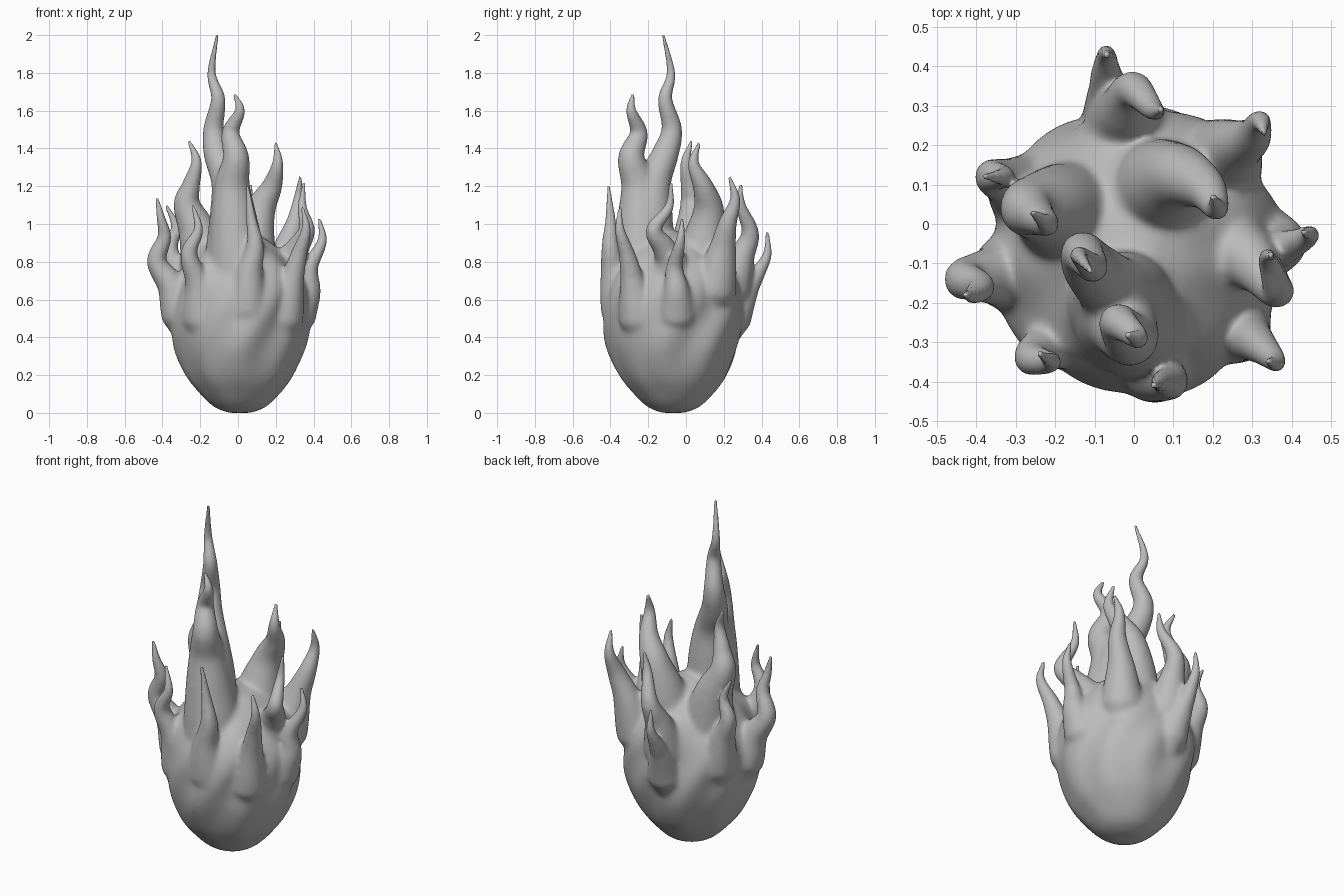
import bpy
import bmesh
from math import sin, cos, pi
from mathutils import Vector, kdtree

SIDES = 24      # points around every cross-section
STEPS = 8       # samples between two path points

cube = bpy.data.objects.get("Cube")
if cube:
    bpy.data.objects.remove(cube, do_unlink=True)

bm = bmesh.new()
samples = []    # centre and radius along every tongue


def smooth_path(points):
    """Sample a Catmull-Rom curve through points of any dimension."""
    pts = [Vector(p) for p in points]
    pts = [pts[0] * 2 - pts[1]] + pts + [pts[-1] * 2 - pts[-2]]
    path = []
    for a, b, c, d in zip(pts, pts[1:], pts[2:], pts[3:]):
        for i in range(STEPS):
            t = i / STEPS
            path.append((b * 2 + (c - a) * t + (a * 2 - b * 5 + c * 4 - d) * t ** 2
                         + (b * 3 - a - c * 3 + d) * t ** 3) / 2)
    path.append(pts[-2])
    return path


def loft(centres, radii, sides=SIDES, ripple=0.0):
    """Skin a closed tube around a path, with optional twisting ridges."""
    rings = []
    last = len(centres) - 1
    for i, (centre, radius) in enumerate(zip(centres, radii)):
        tangent = (centres[min(i + 1, last)] - centres[max(i - 1, 0)]).normalized()
        side = Vector((0, 1, 0)).cross(tangent).normalized()
        up = tangent.cross(side)
        ring = []
        for k in range(sides):
            angle = 2 * pi * k / sides
            wave = sin(9 * angle + 3 * sin(6 * centre.z)) + sin(5 * angle - 8 * centre.z)
            r = radius * (1 + ripple * wave * min(1, centre.z * 3))
            ring.append(bm.verts.new(centre + (side * cos(angle) + up * sin(angle)) * r))
        rings.append(ring)
    for low, high in zip(rings, rings[1:]):
        for k in range(sides):
            bm.faces.new((low[k - 1], low[k], high[k], high[k - 1]))
    bm.faces.new(rings[0][::-1])
    bm.faces.new(rings[-1])


def tongue(base, *points):
    """A wavy flame tongue, listed from its flared base to its tip."""
    # A tail sinks into the body below the base
    x, y, z = points[0]
    centres = smooth_path([(x * 0.7, (y + 0.07) * 0.7 - 0.07, z - 0.25), *points])
    total = len(centres) - 1
    radii = []
    for i in range(total + 1):
        t = (i - STEPS) / (total - STEPS)
        if t >= 0:
            radii.append(base * (1 - t) ** 1.1 + 0.008 + 0.02 * max(0, 1 - 3 * t))
        else:
            radii.append((base + 0.028) * (0.3 + 0.7 * i / STEPS))
    loft(centres, radii)
    samples.extend(zip(centres, radii))


# Egg-shaped body
profile = smooth_path([(0, 0.06), (0.03, 0.135), (0.1, 0.21), (0.2, 0.285), (0.35, 0.345),
                       (0.5, 0.365), (0.65, 0.355), (0.77, 0.305), (0.85, 0.23),
                       (0.92, 0.14), (0.96, 0.04)])
loft([Vector((0.01, -0.067, p[0])) for p in profile], [p[1] for p in profile], SIDES * 4, 0.022)

# Tall forked flame
tongue(0.12, (-.03, -.2, .8), (-.03, -.19, 1.05), (-.05, -.17, 1.22), (-.11, -.11, 1.37),
       (-.13, -.075, 1.5), (-.105, -.11, 1.66), (-.14, -.08, 1.8), (-.11, -.12, 2))
tongue(0.135, (0, -.23, .75), (-.02, -.24, 1), (-.03, -.25, 1.2), (-.01, -.29, 1.35),
       (-.04, -.25, 1.48), (.01, -.29, 1.6), (-.02, -.28, 1.69))

# Two large upper flames, left and right
tongue(0.13, (.06, .06, .72), (.08, .1, .92), (.12, .12, 1.08), (.18, .09, 1.2),
       (.21, .04, 1.32), (.2, .07, 1.43))
tongue(0.115, (-.16, .02, .75), (-.21, .04, .95), (-.27, .04, 1.1), (-.25, .02, 1.2),
       (-.22, 0, 1.33), (-.26, .03, 1.44))

# Back flames
tongue(0.07, (-.04, .25, .5), (-.06, .32, .64), (-.07, .38, .74), (-.07, .43, .84), (-.07, .43, .96))
tongue(0.085, (-.02, .23, .65), (-.02, .29, .82), (0, .34, .95), (.05, .29, 1.1), (.07, .29, 1.21))
tongue(0.09, (.21, .15, .65), (.25, .19, .85), (.3, .22, 1), (.32, .26, 1.13), (.33, .23, 1.25))

# Left flames
tongue(0.08, (.31, -.05, .52), (.37, -.05, .65), (.38, -.06, .77), (.445, -.03, .91), (.43, -.02, 1.03))
tongue(0.095, (.22, -.08, .62), (.27, -.08, .79), (.32, -.12, .88), (.365, -.17, .97),
       (.34, -.09, 1.09), (.35, -.08, 1.22))

# Front flames
tongue(0.08, (.24, -.25, .5), (.28, -.28, .68), (.32, -.31, .83), (.36, -.35, .97), (.34, -.35, 1.09))
tongue(0.085, (.05, -.34, .55), (.06, -.38, .73), (.09, -.4, .88), (.07, -.4, 1.03), (.05, -.41, 1.2))
tongue(0.08, (-.19, -.26, .5), (-.21, -.3, .68), (-.26, -.34, .84), (-.21, -.35, .97), (-.24, -.33, 1.1))

# Right flames
tongue(0.08, (-.3, -.12, .52), (-.35, -.13, .67), (-.43, -.14, .8), (-.39, -.16, .93),
       (-.41, -.18, 1.04), (-.43, -.18, 1.14))
tongue(0.08, (-.26, .07, .55), (-.31, .1, .72), (-.36, .12, .86), (-.33, .12, .98), (-.38, .12, 1.1))

# Fuse all the parts into one skin
bmesh.ops.recalc_face_normals(bm, faces=bm.faces)
mesh = bpy.data.meshes.new("flame")
bm.to_mesh(mesh)
bm.free()
flame = bpy.data.objects.new("flame", mesh)
bpy.context.collection.objects.link(flame)
remesh = flame.modifiers.new("fuse", 'REMESH')
remesh.mode = 'VOXEL'
remesh.voxel_size = 0.009
graph = bpy.context.evaluated_depsgraph_get()
fused = bpy.data.meshes.new_from_object(flame.evaluated_get(graph))
flame.modifiers.clear()
flame.data = fused

# Melt the joints together while the thin tips keep their shape
tree = kdtree.KDTree(len(samples))
for i, (centre, radius) in enumerate(samples):
    tree.insert(centre, i)
tree.balance()
group = flame.vertex_groups.new(name="melt")
for vert in fused.vertices:
    _, i, distance = tree.find(vert.co)
    size = max(samples[i][1], distance)
    group.add([vert.index], min(1, max(0.03, (size - 0.02) / 0.06)), 'REPLACE')
melt = flame.modifiers.new("melt", 'SMOOTH')
melt.factor = 0.5
melt.iterations = 40
melt.vertex_group = group.name

# Plain grey colour
grey = bpy.data.materials.new("plain grey")
grey.use_nodes = True
colour = (0.5, 0.5, 0.5, 1)
grey.diffuse_color = colour
grey.node_tree.nodes["Principled BSDF"].inputs["Base Color"].default_value = colour
fused.materials.clear()
fused.materials.append(grey)
for face in fused.polygons:
    face.use_smooth = True
    face.material_index = 0
